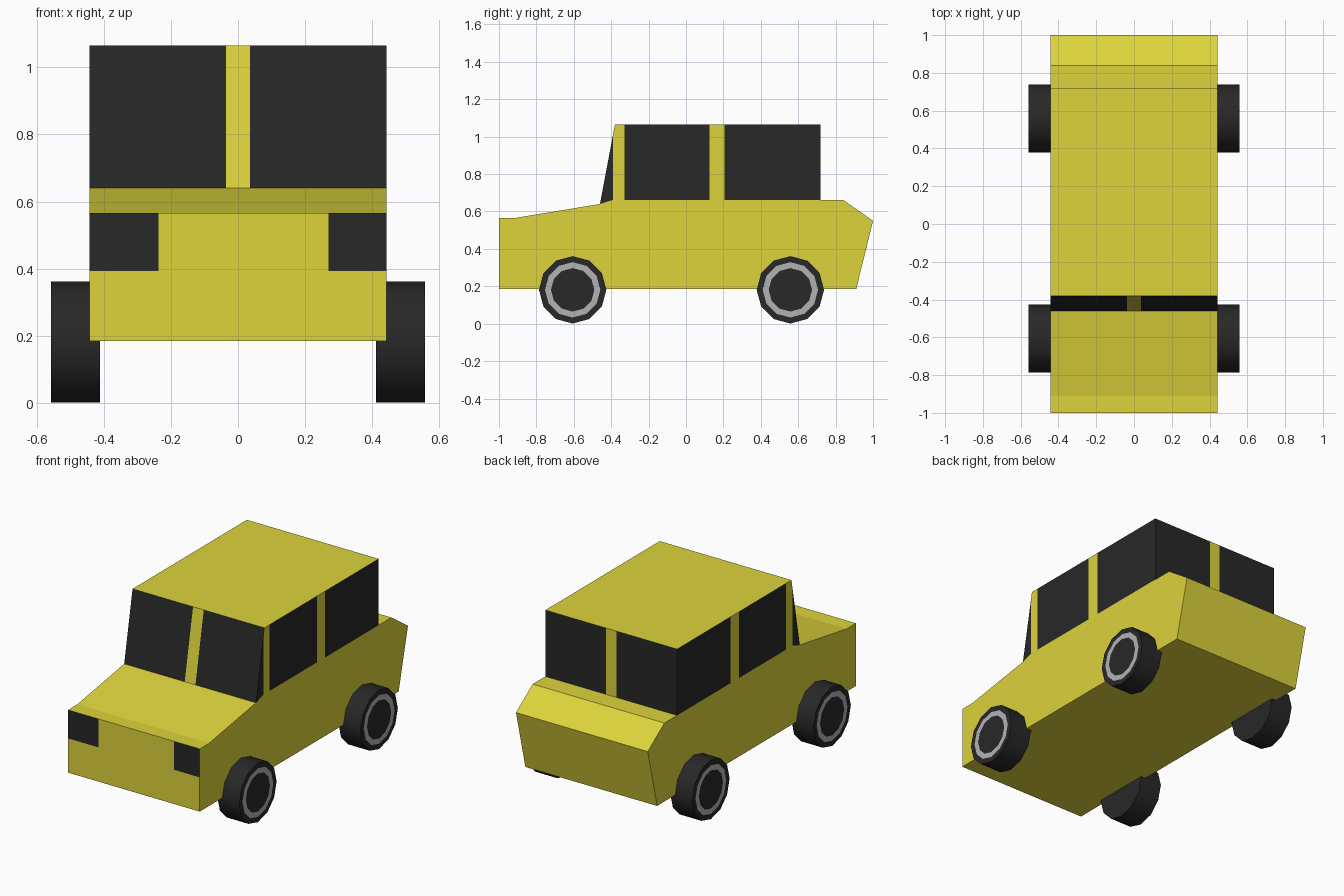
import bpy, bmesh, math
from mathutils import Matrix

if "Cube" in bpy.data.objects:
    bpy.data.objects.remove(bpy.data.objects["Cube"])

HALF = 0.443  # half width of the bodywork


def material(name, rgb):
    m = bpy.data.materials.new(name)
    m.diffuse_color = (*rgb, 1)
    m.use_nodes = True
    m.node_tree.nodes["Principled BSDF"].inputs["Base Color"].default_value = m.diffuse_color
    return m


yellow = material("yellow paint", (0.72, 0.655, 0.044))
black = material("black", (0.021, 0.021, 0.021))
grey = material("grey rim", (0.45, 0.45, 0.45))


def finish(bm, name, mats):
    me = bpy.data.meshes.new(name)
    bm.to_mesh(me)
    bm.free()
    for m in mats:
        me.materials.append(m)
    ob = bpy.data.objects.new(name, me)
    bpy.context.collection.objects.link(ob)
    return ob


def extrude_profile(points):
    """Side profile of (y, z) points, extruded across the car's width."""
    bm = bmesh.new()
    face = bm.faces.new([bm.verts.new((-HALF, y, z)) for y, z in points])
    ext = bmesh.ops.extrude_face_region(bm, geom=[face], use_keep_orig=True)
    moved = [v for v in ext["geom"] if isinstance(v, bmesh.types.BMVert)]
    bmesh.ops.translate(bm, verts=moved, vec=(2 * HALF, 0, 0))
    bmesh.ops.recalc_face_normals(bm, faces=bm.faces)
    return bm


def cut(bm, axis, value):
    co, no = [0, 0, 0], [0, 0, 0]
    co[axis], no[axis] = value, 1
    geom = bm.verts[:] + bm.edges[:] + bm.faces[:]
    bmesh.ops.bisect_plane(bm, geom=geom, plane_co=co, plane_no=no)


# Lower body, with headlights cut into the front face
bm = extrude_profile([(-1, 0.185), (-1, 0.566), (-0.91, 0.566), (-0.46, 0.64),
                      (-0.39, 0.662), (0.84, 0.662), (1, 0.55), (0.91, 0.185)])
for x in (-0.237, 0.27):
    cut(bm, 0, x)
cut(bm, 2, 0.393)
bm.normal_update()
for f in bm.faces:
    c = f.calc_center_median()
    if f.normal.y < -0.9 and c.z > 0.393 and not -0.237 < c.x < 0.27:
        f.material_index = 1
finish(bm, "lower_body", [yellow, black])

# Cabin, with windows between the pillars
bm = extrude_profile([(-0.46, 0.64), (-0.38, 1.065), (0.718, 1.065),
                      (0.718, 0.662), (-0.39, 0.662)])
for y in (-0.39, -0.33, 0.125, 0.205):
    cut(bm, 1, y)
for x in (-0.036, 0.036):
    cut(bm, 0, x)
bm.normal_update()
bmesh.ops.delete(bm, geom=[f for f in bm.faces if f.normal.z < -0.8], context='FACES')
for f in bm.faces:
    c = f.calc_center_median()
    if abs(f.normal.x) > 0.9:    # side windows
        pillar = -0.39 < c.y < -0.33 or 0.125 < c.y < 0.205
        f.material_index = 0 if pillar else 1
    elif abs(f.normal.y) > 0.9:  # windscreen and rear window
        f.material_index = 1 if abs(c.x) > 0.036 else 0
finish(bm, "cabin", [yellow, black])


# Wheels, with a grey ring inset in the outer side
def wheel(name, side, y):
    bm = bmesh.new()
    bmesh.ops.create_cone(bm, cap_ends=True, segments=12, radius1=0.18, radius2=0.18,
                          depth=0.146,
                          matrix=Matrix.Translation((side * 0.485, y, 0.181))
                          @ Matrix.Rotation(math.pi / 2, 4, 'Y'))
    bm.normal_update()
    for f in bm.faces:
        f.smooth = abs(f.normal.x) < 0.5
    hub = [f for f in bm.faces if f.normal.x * side > 0.5]
    bmesh.ops.inset_individual(bm, faces=hub, thickness=0.032)
    ring = bmesh.ops.inset_individual(bm, faces=hub, thickness=0.032)["faces"]
    for f in ring:
        f.material_index = 1
    for f in hub:
        f.material_index = 0
    finish(bm, name, [black, grey])


for end, y in (("front", -0.606), ("rear", 0.558)):
    for label, side in (("left", -1), ("right", 1)):
        wheel(f"{end}_{label}_wheel", side, y)
